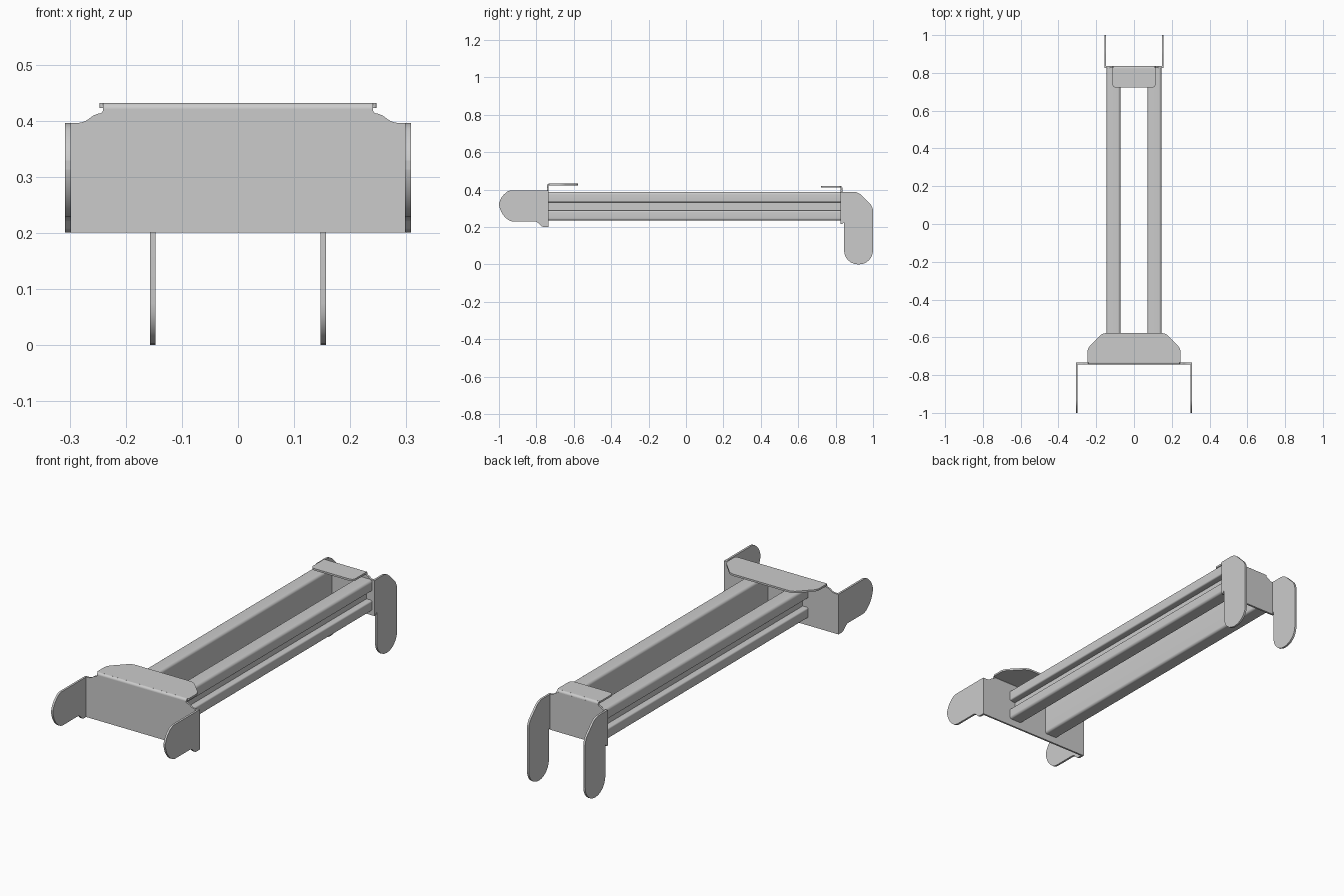
import bpy, bmesh
from mathutils import Vector

if "Cube" in bpy.data.objects:
    bpy.data.objects.remove(bpy.data.objects["Cube"])


def rounded(pts, steps=6):
    """Outline from (a, b, radius) corners; radius is the trim length of the fillet."""
    out = []
    for i, p in enumerate(pts):
        c = Vector(p[:2])
        r = p[2] if len(p) > 2 else 0
        if r == 0:
            out.append(c)
            continue
        d0 = (Vector(pts[i - 1][:2]) - c).normalized() * r
        d1 = (Vector(pts[(i + 1) % len(pts)][:2]) - c).normalized() * r
        w = max(0.01, (1 - d0.normalized().dot(d1.normalized())) / 2) ** 0.5
        for k in range(steps + 1):
            t = k / steps
            b0, b1, b2 = (1 - t) ** 2, 2 * t * (1 - t) * w ** 0.5 * 0.84, t * t
            out.append(c + (d0 * b0 + d1 * b2) / (b0 + b1 + b2))
    return out


def prism(name, pts, axis, lo, hi, mirror=False):
    """Extrude a 2D outline along an axis between lo and hi."""
    place = {'x': lambda a, b, t: (t, a, b),
             'y': lambda a, b, t: (a, t, b),
             'z': lambda a, b, t: (a, b, t)}[axis]
    bm = bmesh.new()
    face = bm.faces.new([bm.verts.new(place(p[0], p[1], lo)) for p in rounded(pts)])
    ext = bmesh.ops.extrude_face_region(bm, geom=[face])
    move = Vector(place(0, 0, hi - lo))
    bmesh.ops.translate(bm, vec=move, verts=[v for v in ext['geom'] if isinstance(v, bmesh.types.BMVert)])
    bmesh.ops.recalc_face_normals(bm, faces=bm.faces)
    me = bpy.data.meshes.new(name)
    bm.to_mesh(me)
    bm.free()
    ob = bpy.data.objects.new(name, me)
    bpy.context.collection.objects.link(ob)
    if mirror:
        ob.modifiers.new("Mirror", 'MIRROR')
    bpy.ops.object.select_all(action='DESELECT')
    ob.select_set(True)
    bpy.context.view_layer.objects.active = ob
    bpy.ops.object.shade_smooth_by_angle(angle=0.6)
    return ob


def both_sides(half):
    """Complete a half outline (positive side) with its mirror image."""
    return half + [(-p[0],) + tuple(p[1:]) for p in reversed(half)]


# Pair of grooved rails
prism("side_rail", [
    (0.072, 0.237, 0.012), (0.145, 0.237, 0.012), (0.145, 0.29, 0.008),
    (0.115, 0.29), (0.115, 0.332), (0.145, 0.336, 0.006),
    (0.145, 0.39, 0.014), (0.072, 0.39, 0.014)], 'y', -0.736, 0.827, True)

# Wide front bracket: plate with a stepped neck
prism("front_plate", both_sides([
    (0.298, 0.203), (0.298, 0.398), (0.275, 0.398, 0.012), (0.255, 0.414, 0.01),
    (0.241, 0.416, 0.004), (0.241, 0.423)]), 'y', -0.743, -0.734)
prism("front_bend", [
    (-0.743, 0.42), (-0.743, 0.434, 0.011), (-0.725, 0.434), (-0.725, 0.425),
    (-0.734, 0.425, 0.003), (-0.734, 0.42)], 'x', -0.241, 0.241)
prism("front_top_flange", both_sides([
    (0.247, -0.733, 0.005), (0.247, -0.66, 0.02), (0.168, -0.578, 0.02)]),
    'z', 0.425, 0.434)
prism("front_ear", [
    (-0.734, 0.203), (-0.77, 0.203, 0.01), (-0.798, 0.231, 0.012),
    (-0.94, 0.231, 0.02), (-1.0, 0.281, 0.05), (-1.0, 0.35, 0.035),
    (-0.95, 0.398, 0.02), (-0.734, 0.398)], 'x', 0.298, 0.308, True)

# Narrow rear bracket: plate, flange and hanging legs
prism("rear_plate", both_sides([
    (0.147, 0.217), (0.147, 0.39), (0.135, 0.39, 0.008), (0.122, 0.402, 0.008),
    (0.112, 0.404, 0.003), (0.112, 0.411)]), 'y', 0.826, 0.836)
prism("rear_bend", [
    (0.836, 0.408), (0.836, 0.421, 0.011), (0.818, 0.421), (0.818, 0.412),
    (0.826, 0.412, 0.003), (0.826, 0.408)], 'x', -0.112, 0.112)
prism("rear_top_flange", both_sides([
    (0.115, 0.826, 0.005), (0.115, 0.722, 0.02)]), 'z', 0.412, 0.421)
prism("rear_leg", [
    (0.826, 0.217), (0.834, 0.217), (0.845, 0.228), (0.845, 0.002, 0.075),
    (0.9225, 0.002), (1.0, 0.002, 0.075), (1.0, 0.31, 0.025),
    (0.92, 0.39, 0.025), (0.826, 0.39)], 'x', 0.147, 0.157, True)

# Rest the legs on the floor
for ob in bpy.context.collection.objects:
    ob.location.z -= 0.002
